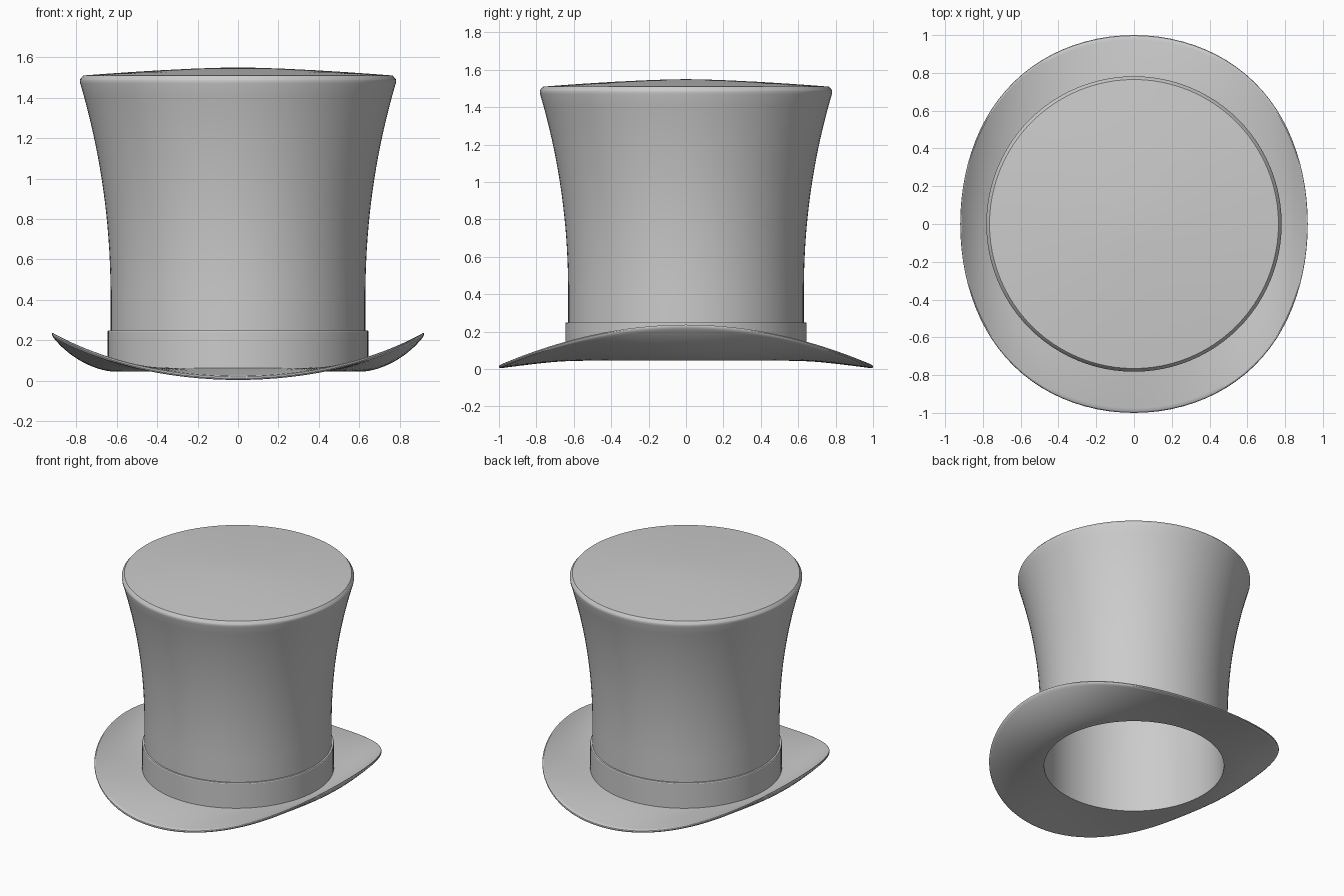
import bpy, math

SEGMENTS = 96
WALL = 0.025

cube = bpy.data.objects.get("Cube")
if cube:
    bpy.data.objects.remove(cube, do_unlink=True)


def revolve(name, profile, place=None, closed=True):
    """Sweep a profile round z; place() may reshape each point."""
    place = place or (lambda r, z, a: (r * math.cos(a), r * math.sin(a), z))
    verts, rings = [], []
    for r, z in profile:
        # Points on the axis become a single pole vertex
        count = 1 if r == 0 else SEGMENTS
        rings.append([len(verts) + i for i in range(count)])
        verts += [place(r, z, math.tau * i / SEGMENTS) for i in range(count)]
    faces = []
    pairs = list(zip(rings, rings[1:]))
    if closed:
        pairs.append((rings[-1], rings[0]))
    for low, high in pairs:
        if len(low) == len(high) == 1:
            continue
        for i in range(SEGMENTS):
            j = (i + 1) % SEGMENTS
            quad = [low[i % len(low)], low[j % len(low)],
                    high[j % len(high)], high[i % len(high)]]
            faces.append(list(dict.fromkeys(quad)))
    mesh = bpy.data.meshes.new(name)
    mesh.from_pydata(verts, [], faces)
    mesh.validate()
    obj = bpy.data.objects.new(name, mesh)
    bpy.context.collection.objects.link(obj)
    bpy.ops.object.select_all(action='DESELECT')
    obj.select_set(True)
    bpy.context.view_layer.objects.active = obj
    bpy.ops.object.mode_set(mode='EDIT')
    bpy.ops.mesh.select_all(action='SELECT')
    bpy.ops.mesh.normals_make_consistent(inside=False)
    bpy.ops.object.mode_set(mode='OBJECT')
    bpy.ops.object.shade_smooth_by_angle(angle=math.radians(30))
    return obj


# Crown: flared hollow wall with a bevelled rim and a shallow domed top
def flare(z):
    return 0.63 + 0.15 * max(0, (z - 0.4) / 1.07) ** 2.1


heights = [0.05 + 1.42 * i / 24 for i in range(25)]
outer = [(flare(z), z) for z in heights]
rim = [(0.782, 1.485), (0.78, 1.492), (0.765, 1.51)]
dome = [(0.765 * k, 1.51 + 0.04 * (1 - k ** 1.5))
        for k in (0.85, 0.7, 0.5, 0.3, 0.15, 0)]
inner_top = [(r, z - WALL) for r, z in reversed(dome)]
inner_wall = [(r - WALL, z) for r, z in reversed(outer)]
revolve("crown", outer + rim + dome + inner_top + inner_wall)

# Hat band: thin ring round the foot of the crown
revolve("hat_band", [(0.625, 0.05), (0.645, 0.05), (0.645, 0.245),
                     (0.642, 0.25), (0.625, 0.25)])


# Brim: round plate with its left and right sides curled upward
HOLE = 0.605


def curl(t, offset, a):
    r = HOLE + (1 - HOLE) * t
    x, y = r * math.cos(a), r * math.sin(a)
    z = 0.045 - 0.042 * t ** 1.3 + 0.22 * t ** 1.6 * math.cos(a) ** 2
    return x - 0.08 * t * x ** 3, y, z + offset


steps = [i / 16 + 1e-6 for i in range(16)]
underside = [(t, 0) for t in steps]
edge = [(0.975, 0), (0.993, 0.003), (1, 0.009), (0.993, 0.016), (0.975, 0.02)]
topside = [(t, 0.02) for t in reversed(steps)]
revolve("brim", underside + edge + topside, curl)
